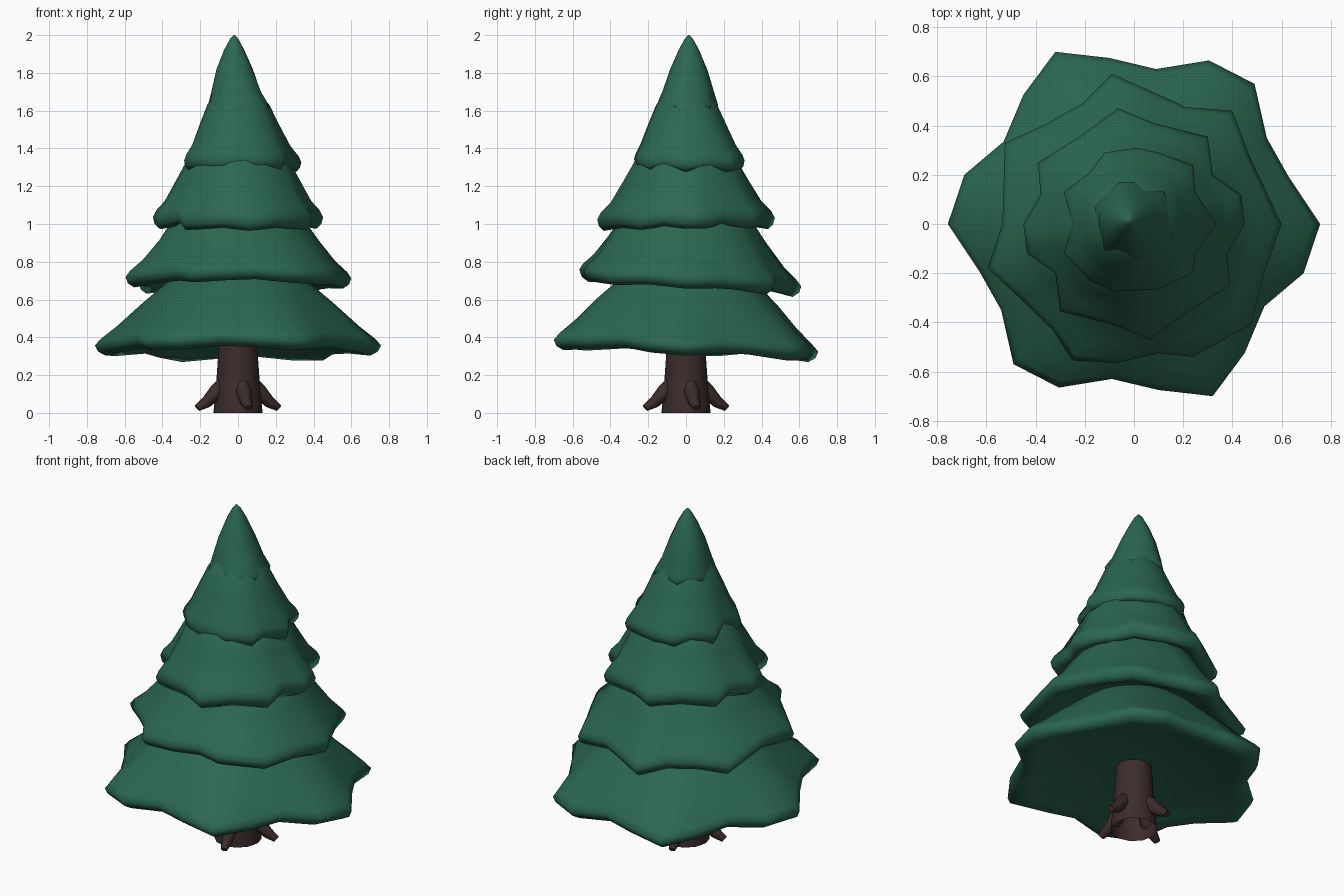
import bpy, bmesh, math
from mathutils import Vector

if "Cube" in bpy.data.objects:
    bpy.data.objects.remove(bpy.data.objects["Cube"])


def material(name, rgb):
    m = bpy.data.materials.new(name)
    m.diffuse_color = (*rgb, 1)
    m.use_nodes = True
    m.node_tree.nodes["Principled BSDF"].inputs["Base Color"].default_value = m.diffuse_color
    return m


GREEN = material("pine_green", (0.024, 0.135, 0.082))
BROWN = material("dark_bark", (0.044, 0.025, 0.023))


def finish(bm, name, mat, angle):
    bmesh.ops.recalc_face_normals(bm, faces=bm.faces)
    me = bpy.data.meshes.new(name)
    bm.to_mesh(me)
    bm.free()
    me.materials.append(mat)
    ob = bpy.data.objects.new(name, me)
    bpy.context.collection.objects.link(ob)
    bpy.ops.object.select_all(action='DESELECT')
    bpy.context.view_layer.objects.active = ob
    ob.select_set(True)
    bpy.ops.object.shade_smooth_by_angle(angle=math.radians(angle))
    return ob


def loft(bm, rings, open_base=False):
    """Skin a stack of closed rings and cap the ends."""
    loops = [[bm.verts.new(p) for p in ring] for ring in rings]
    n = len(loops[0])
    for a, b in zip(loops, loops[1:]):
        for i in range(n):
            j = (i + 1) % n
            bm.faces.new((a[i], a[j], b[j], b[i]))
    if not open_base:
        bm.faces.new(loops[0])
    bm.faces.new(loops[-1])


def tier(name, outline, rim_z, tilt, droop, profile, thick, hollow, centre=(0, 0)):
    """Ragged skirt: outline at the rim, blending into circles (radius, z, blend) above."""
    pts = [Vector(p) for p in outline]
    mean = sum(p.length for p in pts) / len(pts)

    def ring(radius, z, blend, follow):
        out = []
        for p in pts:
            q = (p.normalized() * radius).lerp(p * (radius / mean), blend)
            q += Vector(centre) * (1 - blend)
            dz = tilt * p.y - droop * (p.length - mean)
            out.append((q.x, q.y, z + dz * follow))
        return out

    rings = [ring(mean * 0.12, rim_z + hollow, 0, 0),
             ring(mean * 0.6, rim_z + hollow - 0.01, 0.3, 0.3),
             ring(mean * 0.82, rim_z - thick * 0.6, 0.8, 0.9),
             ring(mean * 0.925, rim_z - thick, 1, 1),
             ring(mean * 0.98, rim_z - thick * 0.6, 1, 1),
             ring(mean, rim_z, 1, 1),
             ring(mean * 0.965, rim_z + thick * 0.6, 0.95, 1)]
    rings += [ring(r, z, b, b) for r, z, b in profile]
    bm = bmesh.new()
    loft(bm, rings)
    finish(bm, name, GREEN, 100)


def doubled(half):
    """Complete an outline with two-fold rotational symmetry."""
    return half + [(-x, -y) for x, y in half]


# Foliage tiers, bottom to top
tier("foliage_tier_1", doubled([
    (-.32, .70), (-.1, .675), (.09, .63), (.305, .665), (.49, .57), (.54, .35),
    (.63, .19), (.757, 0), (.69, -.2), (.53, -.335), (.45, -.525)]),
    0.37, -0.045, 0.2,
    [(.60, .47, .75), (.49, .585, .4), (.375, .69, .1), (.18, .86, 0)], 0.055, 0.02)

tier("foliage_tier_2", [
    (-.09, .61), (.07, .54), (.21, .475), (.4, .46), (.47, .275), (.52, .17),
    (.6, 0), (.53, -.2), (.475, -.41), (.24, -.54), (.1, -.525), (-.07, -.565),
    (-.25, -.555), (-.33, -.43), (-.455, -.31), (-.595, -.18), (-.535, 0),
    (-.525, .33), (-.37, .4), (-.21, .49)],
    0.72, -0.065, 0.25,
    [(.495, .81, .75), (.42, .915, .4), (.35, 1.02, .1), (.16, 1.2, 0)], 0.055, 0.03)

tier("foliage_tier_3", doubled([
    (-.065, .47), (.08, .41), (.3, .355), (.32, .2), (.435, .12), (.45, 0),
    (.38, -.12), (.39, -.25), (.215, -.36)]),
    1.04, 0.01, 0.3,
    [(.378, 1.125, .75), (.325, 1.23, .4), (.268, 1.34, .1), (.12, 1.48, 0)], 0.06, 0.03)

tier("foliage_tier_4", [
    (.01, .31), (.1, .29), (.24, .24), (.25, .13), (.335, 0), (.25, -.12),
    (.24, -.2), (.1, -.265), (-.08, -.275), (-.18, -.23), (-.285, -.12),
    (-.25, 0), (-.285, .13), (-.18, .21), (-.12, .29)],
    1.34, 0.0, 0.35,
    [(.258, 1.42, .65), (.21, 1.53, .3), (.165, 1.63, .1), (.08, 1.74, 0)], 0.05, 0.03)

tier("foliage_tier_5", [
    (-.06, .17), (0, .17), (.04, .14), (.125, .13), (.145, .03), (.16, -.06),
    (.1, -.12), (.02, -.15), (-.05, -.115), (-.12, -.11), (-.145, -.02),
    (-.16, .07), (-.11, .12)],
    1.635, 0.0, 0.5,
    [(.137, 1.70, .5), (.10, 1.815, .15), (.055, 1.92, 0), (.022, 1.98, 0), (.004, 2.0, 0)],
    0.03, 0.01, centre=(-.02, .015))


def circle(r, z, n):
    return [(r * math.cos(2 * math.pi * i / n), r * math.sin(2 * math.pi * i / n), z) for i in range(n)]


# Trunk, open underneath
bm = bmesh.new()
loft(bm, [circle(r, z, 12) for r, z in ((.13, 0), (.116, .15), (.102, .35), (.092, .5))], open_base=True)
finish(bm, "trunk", BROWN, 60)

# Four flared roots
for k in range(4):
    a = math.radians(-75 + 90 * k)
    out, side = Vector((math.cos(a), math.sin(a), 0)), Vector((-math.sin(a), math.cos(a), 0))
    rings = []
    for r, z, w in ((.08, .165, .03), (.12, .11, .042), (.175, .055, .031), (.224, .026, .019)):
        up = (Vector((0, 0, 1)) + out * 0.8).normalized()
        c = out * r + Vector((0, 0, z))
        rings.append([c + side * w * math.cos(t) + up * w * math.sin(t)
                      for t in (i * math.pi / 4 for i in range(8))])
    bm = bmesh.new()
    loft(bm, rings)
    finish(bm, f"root_{k + 1}", BROWN, 60)
